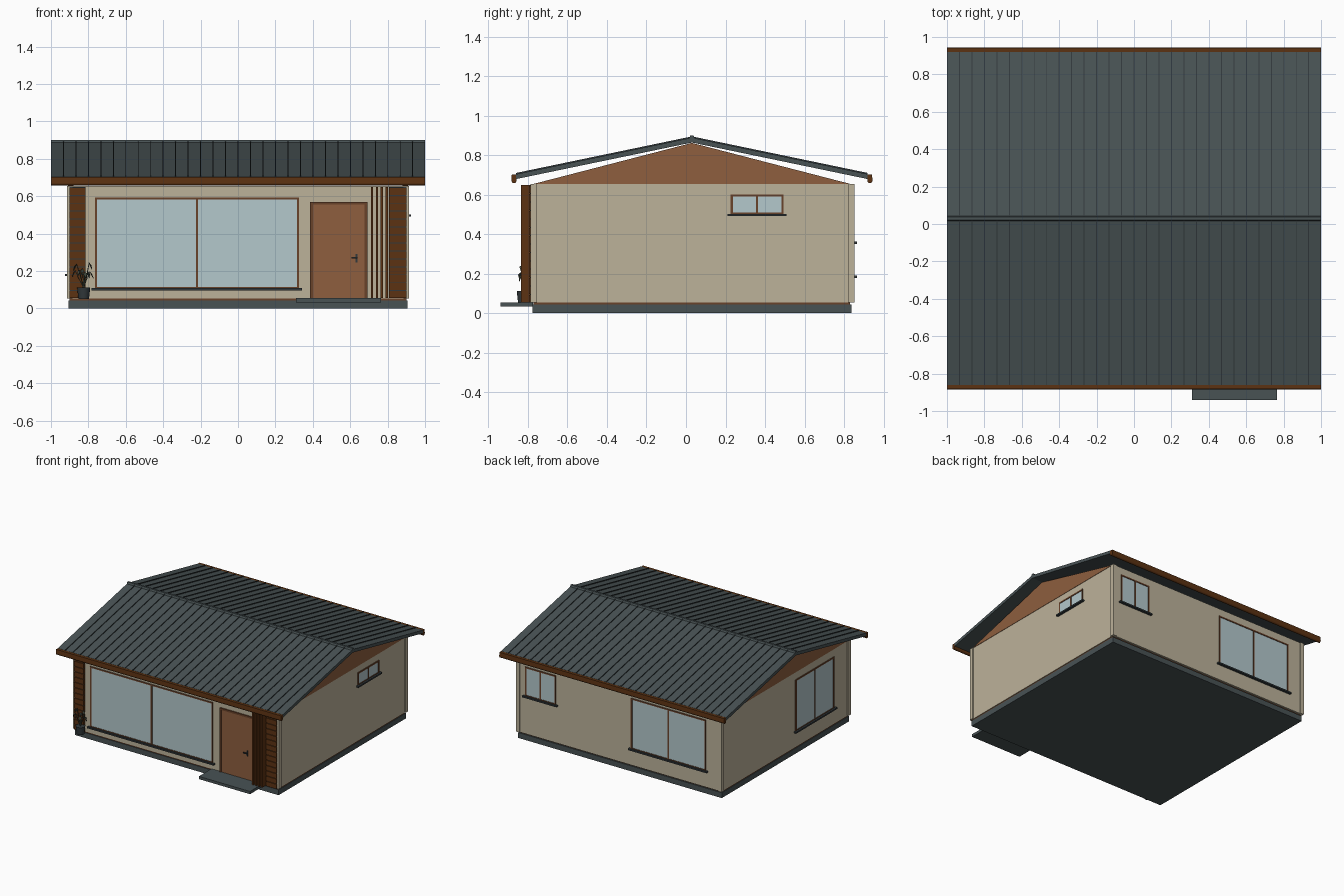
import bpy, bmesh, math, random
from mathutils import Vector

if "Cube" in bpy.data.objects:
    bpy.data.objects.remove(bpy.data.objects["Cube"])


def material(name, *rgb):
    """Flat material from 0-255 display values."""
    lin = [((c / 255 + 0.055) / 1.055) ** 2.4 for c in rgb] + [1]
    m = bpy.data.materials.new(name)
    m.use_nodes = True
    m.diffuse_color = lin
    bsdf = m.node_tree.nodes["Principled BSDF"]
    bsdf.inputs["Base Color"].default_value = lin
    bsdf.inputs["Roughness"].default_value = 0.8
    return m


WALL = material("beige plaster", 188, 178, 154)
SLATE = material("slate grey", 72, 82, 84)
DARK = material("dark metal", 50, 57, 60)
WOOD = material("door wood", 142, 94, 62)
BROWN = material("dark brown wood", 92, 50, 18)
TRIM = material("frame brown", 105, 66, 42)
GLASS = material("pale blue glass", 180, 200, 204)
LEAF = material("plant green", 70, 78, 66)


def finish(name, bm, mat):
    bmesh.ops.recalc_face_normals(bm, faces=bm.faces[:])
    me = bpy.data.meshes.new(name)
    bm.to_mesh(me)
    bm.free()
    me.materials.append(mat)
    ob = bpy.data.objects.new(name, me)
    bpy.context.collection.objects.link(ob)
    return ob


def add_box(bm, a, b):
    a, b = Vector(a), Vector(b)
    made = bmesh.ops.create_cube(bm, size=1)["verts"]
    size = b - a
    for v in made:
        v.co = (a + b) / 2 + Vector([v.co[i] * abs(size[i]) for i in range(3)])


def boxes(name, mat, *pairs):
    bm = bmesh.new()
    for a, b in pairs:
        add_box(bm, a, b)
    return finish(name, bm, mat)


def extrude_x(name, mat, pts, x0, x1):
    """Extrude a (y, z) outline along x."""
    bm = bmesh.new()
    f = bm.faces.new([bm.verts.new((x0, y, z)) for y, z in pts])
    ext = bmesh.ops.extrude_face_region(bm, geom=[f])["geom"]
    bmesh.ops.translate(bm, vec=(x1 - x0, 0, 0),
                        verts=[g for g in ext if isinstance(g, bmesh.types.BMVert)])
    return finish(name, bm, mat)


# Base, step, skirting and walls
X, FRONT, BACK, TOP = 0.905, -0.78, 0.845, 0.655
boxes("foundation", SLATE, ((-X, -0.777, 0), (X, 0.838, 0.043)))
boxes("door_step", SLATE, ((0.31, -0.94, 0.033), (0.765, -0.775, 0.055)))
boxes("skirting", TRIM, ((-0.9, -0.772, 0.043), (0.9, 0.83, 0.056)))
boxes("walls", WALL, ((-X, FRONT, 0.054), (X, BACK, TOP)))
for sx, sn in ((-1, "right"), (1, "left")):
    for y, n in ((FRONT, "front"), (BACK, "back")):
        inward = 0.025 if y < 0 else -0.025
        out = -0.007 if y < 0 else 0.007
        boxes(f"corner_trim_{n}_{sn}", WALL,
              ((sx * 0.885, y + out, 0.054), (sx * 0.914, y + inward, TOP)))

# Gable triangles
RIDGE = 0.03
for s, n in ((-1, "right"), (1, "left")):
    extrude_x(f"gable_{n}", WOOD, [(-0.77, TOP), (0.83, TOP), (RIDGE, 0.862)],
              s * 0.88, s * 0.908)

# Roof, gutters and ridge cap
HALF, EAVE, PEAK, THICK = 0.89, 0.704, 0.889, 0.025
extrude_x("roof", SLATE, [
    (RIDGE - HALF, EAVE), (RIDGE, PEAK), (RIDGE + HALF, EAVE),
    (RIDGE + HALF, EAVE - THICK), (RIDGE, PEAK - THICK), (RIDGE - HALF, EAVE - THICK)], -1, 1)
for s, n in ((-1, "front"), (1, "back")):
    y = RIDGE + s * HALF
    rib = extrude_x(f"roof_seams_{n}", DARK, [
        (y, EAVE), (RIDGE, PEAK), (RIDGE, PEAK + 0.006), (y, EAVE + 0.006)], -0.936, -0.931)
    arr = rib.modifiers.new("repeat", "ARRAY")
    arr.count = 29
    arr.use_relative_offset = False
    arr.use_constant_offset = True
    arr.constant_offset_displace = (0.0667, 0, 0)
    arc = [(y + s * (0.011 + 0.013 * math.cos(t)), 0.672 - 0.014 * math.sin(t))
           for t in [math.pi * i / 8 for i in range(9)]]
    extrude_x(f"gutter_{n}", BROWN,
              [(y - s * 0.002, 0.703), (y + s * 0.022, 0.703)] + arc, -1, 1)
extrude_x("ridge_cap", SLATE, [(RIDGE - 0.014, 0.885), (RIDGE - 0.008, 0.9),
                               (RIDGE + 0.008, 0.9), (RIDGE + 0.014, 0.885)], -1, 1)


# Windows: coordinates run along the wall, depth points outwards
SIDES = {
    "front": lambda a, d, z: (a, FRONT - d, z),
    "back": lambda a, d, z: (a, BACK + d, z),
    "left": lambda a, d, z: (X + d, a, z),
    "right": lambda a, d, z: (-X - d, a, z),
}


def window(name, side, a0, a1, z0, z1):
    p = SIDES[side]
    w, d, mid = 0.011, 0.006, (a0 + a1) / 2
    boxes(name + "_glass", GLASS, (p(a0, -0.01, z0), p(a1, 0.002, z1)))
    boxes(name + "_frame", TRIM,
          (p(a0 - w / 2, 0, z0), p(a0 + w / 2, d, z1)),
          (p(a1 - w / 2, 0, z0), p(a1 + w / 2, d, z1)),
          (p(mid - w / 2, 0, z0), p(mid + w / 2, d, z1)),
          (p(a0 - w / 2, 0, z1 - w), p(a1 + w / 2, d, z1)),
          (p(a0, 0, z0), p(a1, d, z0 + w / 2)))
    boxes(name + "_sill", DARK, (p(a0 - 0.022, 0, z0 - 0.012), p(a1 + 0.022, 0.02, z0)))


window("front_window", "front", -0.76, 0.32, 0.108, 0.593)
window("back_large_window", "back", -0.765, -0.11, 0.19, 0.595)
window("back_small_window", "back", 0.57, 0.83, 0.363, 0.595)
window("left_side_window", "left", 0.232, 0.488, 0.503, 0.602)
window("right_side_window", "right", -0.58, -0.1, 0.185, 0.595)

# Front door
boxes("door", WOOD, ((0.4, FRONT - 0.004, 0.055), (0.68, FRONT, 0.555)))
boxes("door_frame", TRIM,
      ((0.386, FRONT - 0.009, 0.055), (0.401, FRONT, 0.57)),
      ((0.677, FRONT - 0.009, 0.055), (0.692, FRONT, 0.57)),
      ((0.386, FRONT - 0.009, 0.555), (0.692, FRONT, 0.57)))
boxes("door_handle", DARK,
      ((0.628, FRONT - 0.008, 0.245), (0.638, FRONT, 0.29)),
      ((0.63, FRONT - 0.022, 0.268), (0.637, FRONT, 0.275)),
      ((0.608, FRONT - 0.024, 0.267), (0.638, FRONT - 0.018, 0.276)))

# Horizontal planks at both front corners, and the upright fins
ROWS = 14
pitch = (0.65 - 0.055) / ROWS
for n, x0, x1 in (("right", -0.9, -0.815), ("left", 0.807, 0.9)):
    boxes(f"planks_{n}", BROWN, *[
        ((x0, FRONT - 0.016, 0.055 + i * pitch),
         (x1, FRONT, 0.055 + (i + 1) * pitch - 0.005)) for i in range(ROWS)])
    boxes(f"plank_backing_{n}", DARK, ((x0, FRONT - 0.009, 0.055), (x1, FRONT, 0.65)))
boxes("upright_fins", BROWN, *[
    ((x - 0.006, -0.835, 0.055), (x + 0.006, FRONT, 0.65))
    for x in (0.717, 0.743, 0.769, 0.795)])

# Potted plant
POT = Vector((-0.825, -0.822, 0.05))
bm = bmesh.new()
bmesh.ops.create_cone(bm, cap_ends=True, segments=20, radius1=0.028, radius2=0.035, depth=0.062)
bmesh.ops.translate(bm, vec=POT + Vector((0, 0, 0.031)), verts=bm.verts[:])
pot = finish("plant_pot", bm, DARK)
for poly in pot.data.polygons:
    poly.use_smooth = len(poly.vertices) == 4

random.seed(4)
bm = bmesh.new()
for i in range(8):
    ang = 2 * math.pi * i / 8 + 0.2
    out = Vector((math.cos(ang), 0.45 * math.sin(ang), 0))
    side = Vector((-out.y, out.x, 0)).normalized()
    reach, rise = random.uniform(0.03, 0.05), random.uniform(0.08, 0.14)
    base = POT + Vector((0, 0, 0.06))
    tip = base + out * reach + Vector((0, 0, rise))
    # stem strip, then a pointed leaf bending outwards
    bm.faces.new([bm.verts.new(c) for c in (base - side * 0.002, base + side * 0.002,
                                            tip + side * 0.002, tip - side * 0.002)])
    mid = tip + out * 0.01 - Vector((0, 0, 0.012))
    end = tip + out * 0.02 - Vector((0, 0, 0.035))
    bm.faces.new([bm.verts.new(c) for c in (tip, mid + side * 0.011, end, mid - side * 0.011)])
plant = finish("plant_leaves", bm, LEAF)
plant.modifiers.new("thickness", "SOLIDIFY").thickness = 0.003
